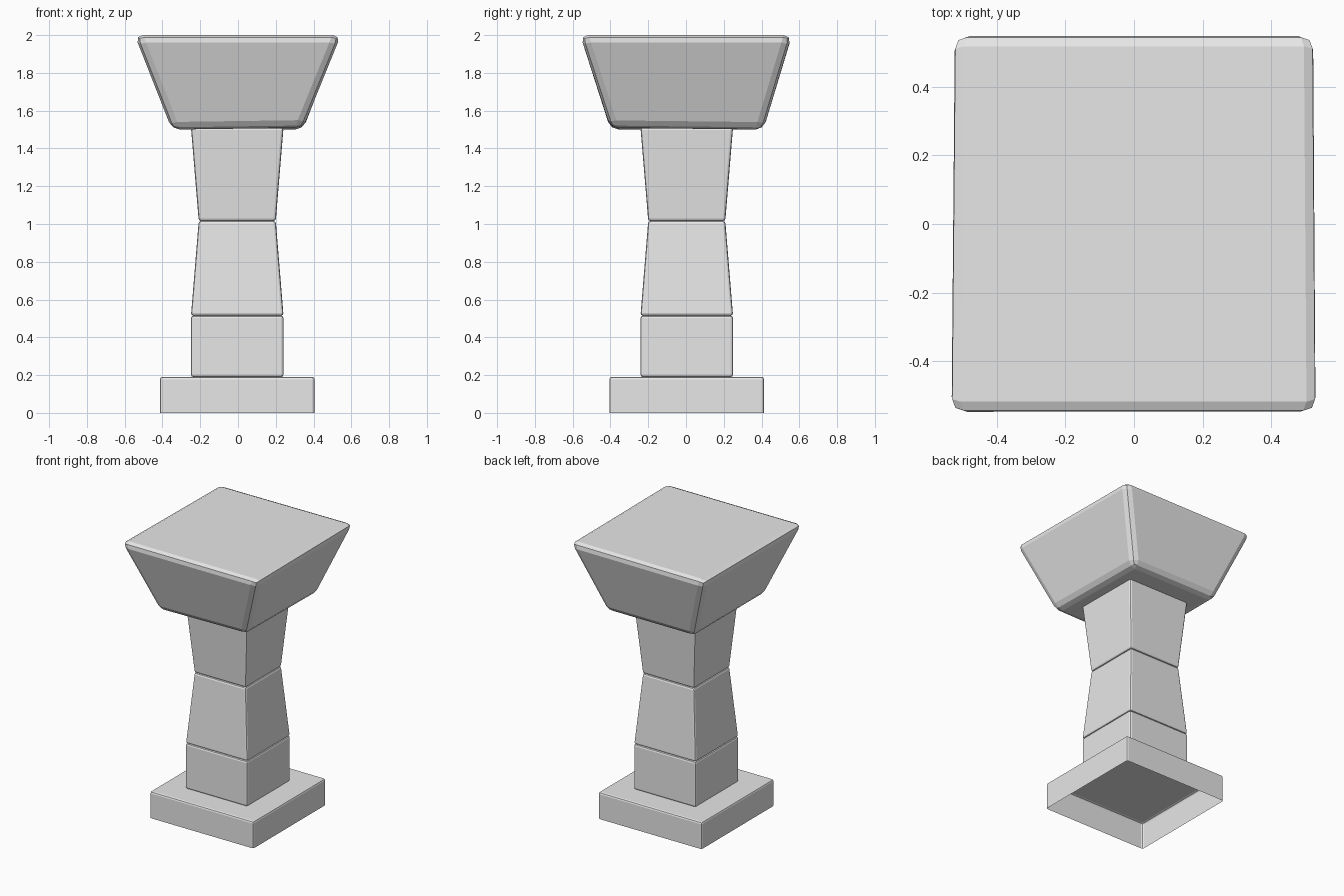
import bpy
import bmesh

cube = bpy.data.objects.get("Cube")
if cube:
    bpy.data.objects.remove(cube, do_unlink=True)

stone = bpy.data.materials.new("grey_stone")
stone.use_nodes = True
stone.diffuse_color = (0.8, 0.8, 0.8, 1)
stone.node_tree.nodes["Principled BSDF"].inputs["Base Color"].default_value = (0.8, 0.8, 0.8, 1)


def block(name, bottom, top, bevel, segments, open_bottom=False):
    """Bevelled block between two four-cornered rings."""
    bm = bmesh.new()
    low = [bm.verts.new(p) for p in bottom]
    high = [bm.verts.new(p) for p in top]
    bm.faces.new(high)
    if not open_bottom:
        bm.faces.new(low[::-1])
    for i in range(4):
        j = (i + 1) % 4
        bm.faces.new((low[i], low[j], high[j], high[i]))
    edges = [e for e in bm.edges if not e.is_boundary]
    bmesh.ops.bevel(bm, geom=edges, offset=bevel, segments=segments,
                    profile=0.5, affect='EDGES', clamp_overlap=True)
    bm.normal_update()
    mesh = bpy.data.meshes.new(name)
    bm.to_mesh(mesh)
    bm.free()
    mesh.materials.append(stone)
    obj = bpy.data.objects.new(name, mesh)
    bpy.context.collection.objects.link(obj)
    return obj


def ring(half, z, cx=-0.004, cy=0.004):
    """Square ring of corners, counter-clockwise from above."""
    return [(cx + sx * half, cy + sy * half, z)
            for sx, sy in ((-1, -1), (1, -1), (1, 1), (-1, 1))]


# Hollow plinth, open underneath
block("base_plinth", ring(0.41, 0), ring(0.41, 0.19), 0.013, 2, open_bottom=True)

# Stacked shaft, narrowing to a waist
block("lower_shaft", ring(0.245, 0.19), ring(0.245, 0.515), 0.013, 2)
block("middle_shaft", ring(0.245, 0.515), ring(0.204, 1.016), 0.013, 2)
block("upper_shaft", ring(0.204, 1.016), ring(0.245, 1.51), 0.013, 2)

# Flared capital, slightly uneven like hand-cut stone
block("capital",
      [(-0.35, -0.40, 1.5), (0.345, -0.40, 1.51), (0.345, 0.41, 1.5), (-0.35, 0.41, 1.5)],
      [(-0.547, -0.56, 2.0), (0.545, -0.56, 2.0), (0.537, 0.56, 2.0), (-0.537, 0.56, 1.995)],
      0.042, 2)
